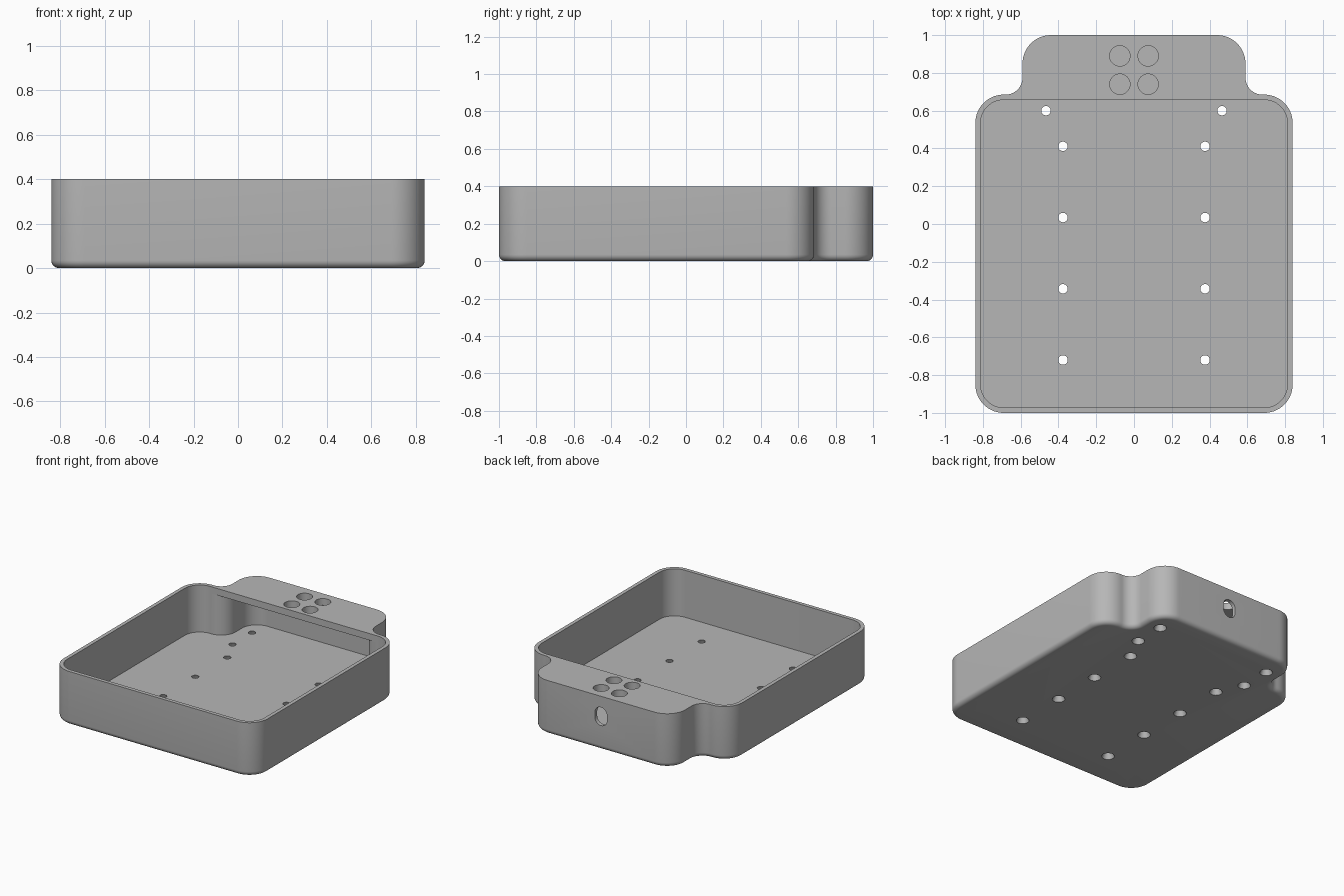
import bpy, bmesh
from math import cos, sin, radians
from mathutils import Matrix

cube = bpy.data.objects.get("Cube")
if cube:
    bpy.data.objects.remove(cube, do_unlink=True)

HEIGHT, WALL, FLOOR, LID = 0.4, 0.028, 0.05, 0.05
BOTTOM_ROUND = 0.035

grey = bpy.data.materials.new("plain grey")
grey.use_nodes = True
COLOUR = (0.47, 0.47, 0.47, 1)
grey.diffuse_color = COLOUR
grey.node_tree.nodes["Principled BSDF"].inputs["Base Color"].default_value = COLOUR


def arc(cx, cy, r, start, end, steps=14):
    angles = [radians(start + (end - start) * i / steps) for i in range(steps + 1)]
    return [(cx + r * cos(a), cy + r * sin(a)) for a in angles]


def mirrored(half):
    """Close a right-hand half outline with its mirror image."""
    return half + [(-x, y) for x, y in reversed(half)]


def body_half(inset):
    """Right half of the main rounded rectangle."""
    r = 0.15 - inset
    return arc(0.69, -0.85, r, -90, 0) + arc(0.69, 0.535, r, 0, 90)


def neck_half(inset):
    """Concave shoulder and rounded neck corner."""
    return arc(0.68, 0.775, 0.09 + inset, 270, 180) + arc(0.44, 0.85, 0.15 - inset, 0, 90)


def make_object(name, bm):
    bmesh.ops.recalc_face_normals(bm, faces=bm.faces)
    mesh = bpy.data.meshes.new(name)
    bm.to_mesh(mesh)
    bm.free()
    mesh.materials.append(grey)
    obj = bpy.data.objects.new(name, mesh)
    bpy.context.collection.objects.link(obj)
    return obj


def prism(outline, z0, z1):
    bm = bmesh.new()
    base = bm.faces.new([bm.verts.new((x, y, z0)) for x, y in outline])
    top = bmesh.ops.extrude_face_region(bm, geom=[base], use_keep_orig=True)
    verts = [v for v in top["geom"] if isinstance(v, bmesh.types.BMVert)]
    bmesh.ops.translate(bm, verts=verts, vec=(0, 0, z1 - z0))
    bmesh.ops.recalc_face_normals(bm, faces=bm.faces)
    return bm


def drills(name, centres, z0, z1, r0, r1, segments):
    """One cutter made of several upright round drills."""
    bm = bmesh.new()
    for x, y in centres:
        bmesh.ops.create_cone(bm, cap_ends=True, segments=segments, radius1=r0, radius2=r1,
                              depth=z1 - z0, matrix=Matrix.Translation((x, y, (z0 + z1) / 2)))
    return make_object(name, bm)


# Solid shell with a rounded bottom edge
bm = prism(mirrored(body_half(0) + neck_half(0)), 0, HEIGHT)
rim = [e for e in bm.edges if all(v.co.z < 0.001 for v in e.verts)]
bmesh.ops.bevel(bm, geom=rim, offset=BOTTOM_ROUND, segments=6, profile=0.5, affect='EDGES')
tray = make_object("tray_with_neck", bm)

# Hollow inside, leaving the neck covered, then the open top of the tray
cavity = make_object("cavity_cutter",
                     prism(mirrored(body_half(WALL) + neck_half(WALL)), FLOOR, HEIGHT - LID))
opening = make_object("opening_cutter", prism(mirrored(body_half(WALL)), 0.2, HEIGHT + 0.1))

# Four round holes in the neck cover
cover_holes = drills("cover_hole_cutter", [(x, y) for x in (-0.075, 0.075) for y in (0.74, 0.89)],
                     0.3, 0.5, 0.054, 0.054, 40)

# Tapered screw holes through the floor, in mirrored pairs
pairs = [(0.376, y) for y in (-0.72, -0.343, 0.034, 0.411)] + [(0.466, 0.6), (0.466, 0.83)]
screw_holes = drills("screw_hole_cutter", [(s * x, y) for x, y in pairs for s in (-1, 1)],
                     -0.01, 0.06, 0.0466, 0.0214, 28)

# Upright cable slot in the back of the neck
slot_bm = prism(arc(0, 0.268, 0.05, 0, 180) + arc(0, 0.232, 0.05, 180, 360), -1.1, -0.9)
bmesh.ops.rotate(slot_bm, verts=slot_bm.verts, matrix=Matrix.Rotation(radians(90), 3, 'X'))
slot = make_object("cable_slot_cutter", slot_bm)

# Cut everything out and keep only the finished tray
cutters = [cavity, opening, cover_holes, screw_holes, slot]
for cutter in cutters:
    cutter.hide_render = True
    mod = tray.modifiers.new(cutter.name, 'BOOLEAN')
    mod.operation = 'DIFFERENCE'
    mod.solver = 'EXACT'
    mod.object = cutter
bpy.context.view_layer.update()
depsgraph = bpy.context.evaluated_depsgraph_get()
finished = bpy.data.meshes.new_from_object(tray.evaluated_get(depsgraph))
tray.modifiers.clear()
tray.data = finished
finished.materials.clear()
finished.materials.append(grey)
for face in finished.polygons:
    face.material_index = 0
for cutter in cutters:
    bpy.data.objects.remove(cutter, do_unlink=True)

# Smooth the curved walls, keep the rims sharp
for obj in bpy.context.selected_objects:
    obj.select_set(False)
tray.select_set(True)
bpy.context.view_layer.objects.active = tray
bpy.ops.object.shade_smooth_by_angle(angle=radians(30))
